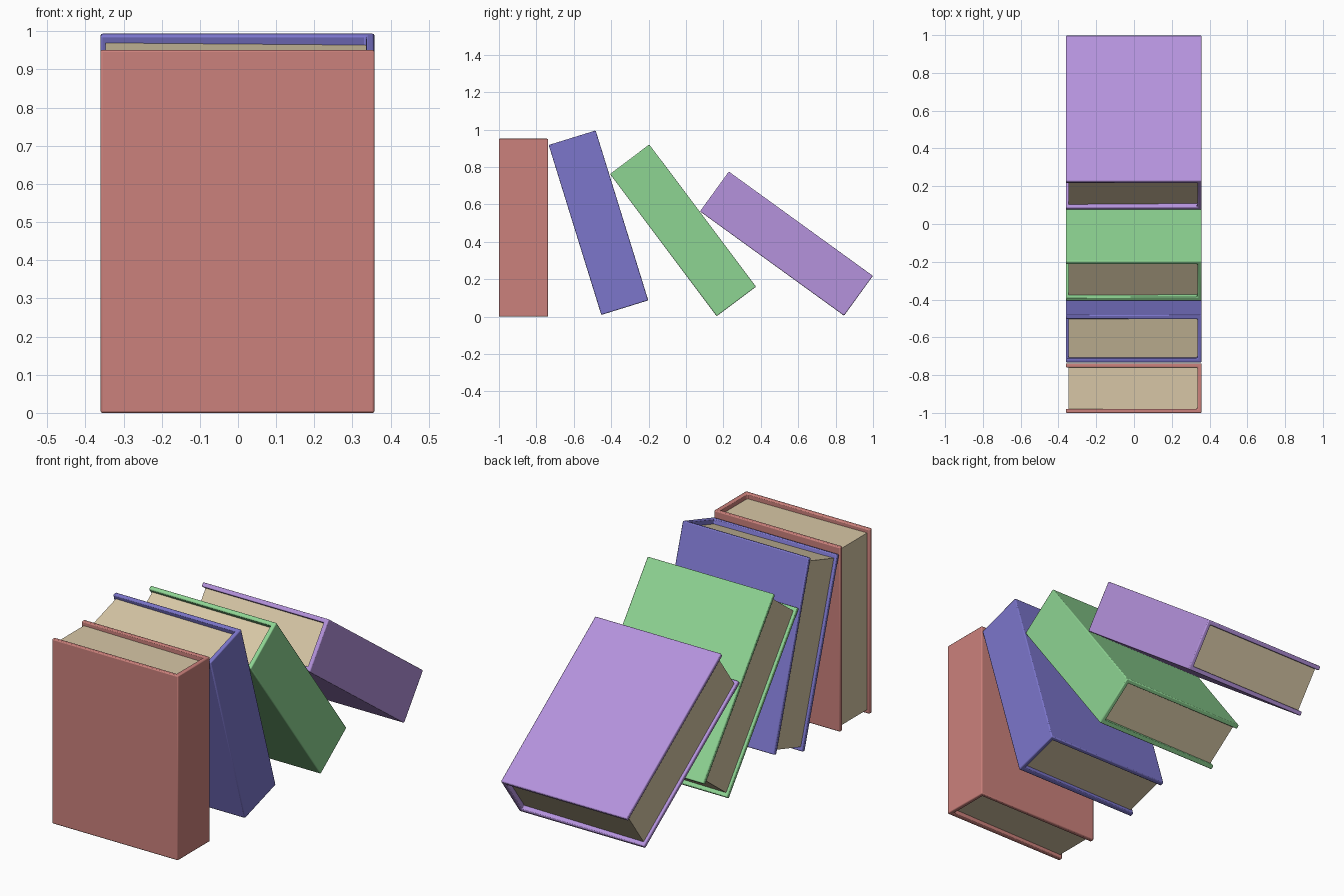
import bpy, bmesh
from math import radians

if "Cube" in bpy.data.objects:
    bpy.data.objects.remove(bpy.data.objects["Cube"])

W0, W1 = -0.3605, 0.3575      # fore edge and spine in x
H, T, B = 0.951, 0.263, 0.022  # height, thickness, board thickness


def material(name, rgb):
    m = bpy.data.materials.new(name)
    m.diffuse_color = (*rgb, 1)
    m.use_nodes = True
    m.node_tree.nodes["Principled BSDF"].inputs["Base Color"].default_value = m.diffuse_color
    return m


def prism(name, bottom, top, mat, y, z, lean):
    """Solid between two matching outlines, leaned around the x axis."""
    bm = bmesh.new()
    lo = [bm.verts.new(p) for p in bottom]
    hi = [bm.verts.new(p) for p in top]
    n = len(lo)
    bm.faces.new(lo[::-1])
    bm.faces.new(hi)
    for i in range(n):
        j = (i + 1) % n
        bm.faces.new((lo[i], lo[j], hi[j], hi[i]))
    bmesh.ops.recalc_face_normals(bm, faces=bm.faces)
    me = bpy.data.meshes.new(name)
    bm.to_mesh(me)
    bm.free()
    me.materials.append(mat)
    ob = bpy.data.objects.new(name, me)
    bpy.context.collection.objects.link(ob)
    ob.location = (0, y, z)
    ob.rotation_euler.x = radians(lean)
    return ob


paper = material("paper", (0.68, 0.57, 0.38))


def book(name, rgb, y, z, lean):
    h, t, i = H / 2, T / 2, T / 2 - B
    # Cover: two boards joined by the spine, as one U-shaped section
    u = [(W0, -t), (W1, -t), (W1, t), (W0, t),
         (W0, i), (W1 - B, i), (W1 - B, -i), (W0, -i)]
    cover = prism(name + "_cover", [(a, b, -h) for a, b in u],
                  [(a, b, h) for a, b in u], material(name, rgb), y, z, lean)
    bev = cover.modifiers.new("soft_edges", "BEVEL")
    bev.width, bev.segments = 0.005, 2
    bpy.context.view_layer.objects.active = cover
    cover.select_set(True)
    bpy.ops.object.shade_smooth_by_angle(angle=radians(40))
    cover.select_set(False)
    # Pages: block set in from the boards, slightly shorter at the spine
    p = [(W0 + 0.013, -i, 0.020), (W1 - B, -i, 0.026),
         (W1 - B, i, 0.026), (W0 + 0.013, i, 0.020)]
    prism(name + "_pages", [(a, b, s - h) for a, b, s in p],
          [(a, b, h - s) for a, b, s in p], paper, y, z, lean)


book("red_book", (0.60, 0.22, 0.20), -0.869, H / 2, 0)
book("blue_book", (0.20, 0.18, 0.60), -0.468, 0.502, 17.2)
book("green_book", (0.27, 0.66, 0.29), -0.016, 0.461, 36.9)
book("purple_book", (0.46, 0.29, 0.72), 0.537, 0.390, 54.1)
